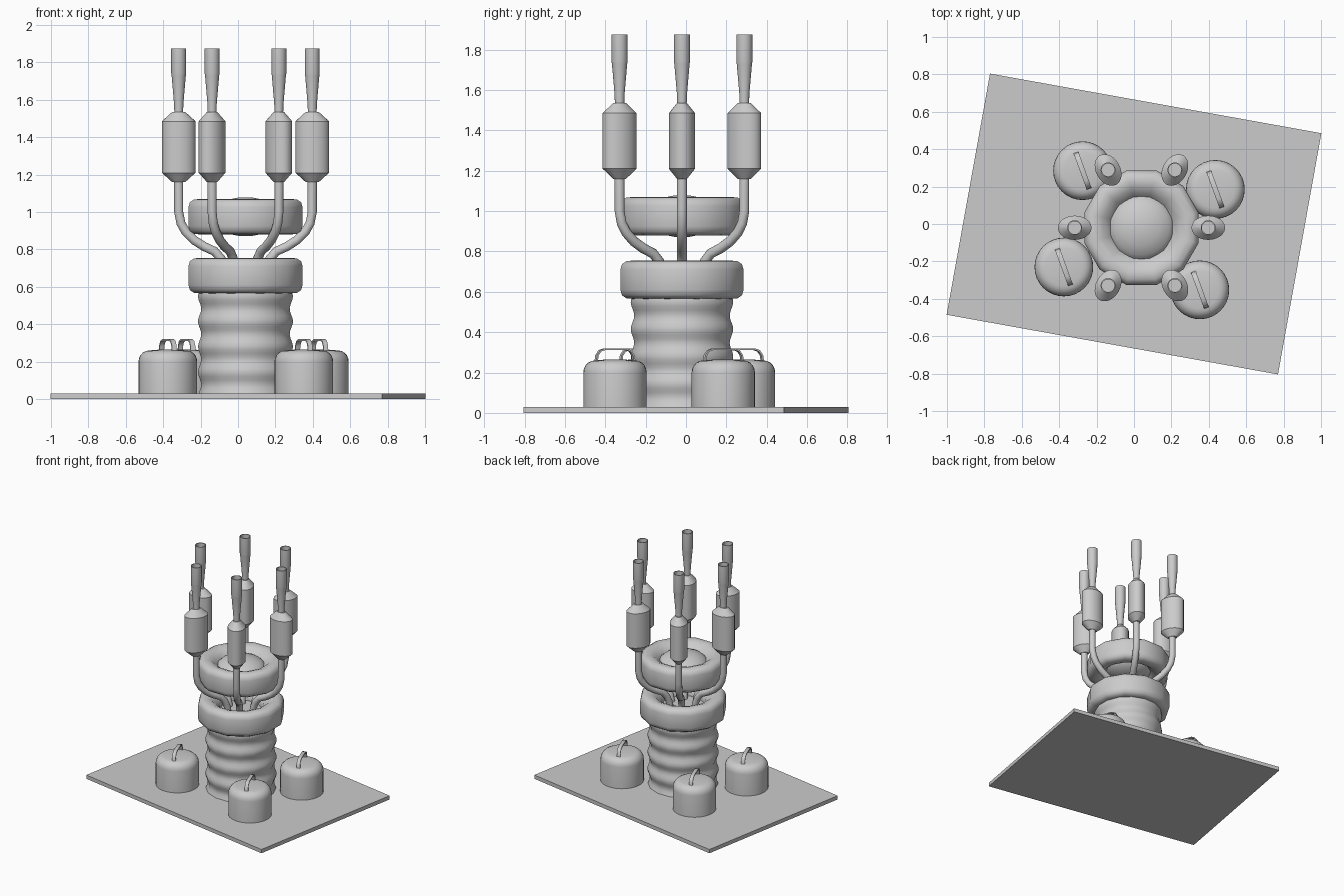
import bpy, bmesh, math
from mathutils import Vector

cube = bpy.data.objects.get("Cube")
if cube:
    bpy.data.objects.remove(cube, do_unlink=True)

grey = bpy.data.materials.new("plain grey")
grey.use_nodes = True
COLOUR = (0.6, 0.6, 0.6, 1)
grey.diffuse_color = COLOUR
grey.node_tree.nodes["Principled BSDF"].inputs["Base Color"].default_value = COLOUR

CX, CY = 0.04, -0.02          # axis of the central column


def finish(name, bm, loc=(0, 0, 0), turn=0, angle=35):
    bmesh.ops.recalc_face_normals(bm, faces=bm.faces)
    mesh = bpy.data.meshes.new(name)
    bm.to_mesh(mesh)
    bm.free()
    mesh.materials.append(grey)
    ob = bpy.data.objects.new(name, mesh)
    bpy.context.collection.objects.link(ob)
    ob.location = loc
    ob.rotation_euler.z = turn
    bpy.ops.object.select_all(action='DESELECT')
    ob.select_set(True)
    bpy.context.view_layer.objects.active = ob
    bpy.ops.object.shade_smooth_by_angle(angle=math.radians(angle))
    return ob


def lathe(name, profile, sides, loc, turn=0, squash=1, closed=False, angle=35, phase=0):
    """Revolve (radius, height) points; the ends are capped unless closed."""
    bm = bmesh.new()
    rings = []
    for r, z in profile:
        ring = []
        for i in range(sides):
            a = math.tau * (i + phase) / sides
            ring.append(bm.verts.new((r * math.cos(a), squash * r * math.sin(a), z)))
        rings.append(ring)
    pairs = list(zip(rings, rings[1:]))
    if closed:
        pairs.append((rings[-1], rings[0]))
    else:
        bm.faces.new(rings[0])
        bm.faces.new(rings[-1])
    for low, high in pairs:
        for i in range(sides):
            j = (i + 1) % sides
            bm.faces.new((low[i], low[j], high[j], high[i]))
    return finish(name, bm, loc, turn, angle)


def sweep(name, path, half_w, half_t, sides, loc, turn):
    """Sweep an elliptical section along a path in the local xz plane."""
    bm = bmesh.new()
    pts = [Vector((x, 0, z)) for x, z in path]
    rings = []
    for k, p in enumerate(pts):
        t = (pts[min(k + 1, len(pts) - 1)] - pts[max(k - 1, 0)]).normalized()
        side = Vector((0, 1, 0))
        out = side.cross(t)
        ring = []
        for i in range(sides):
            a = math.tau * (i + 0.5) / sides
            ring.append(bm.verts.new(p + side * half_w * math.cos(a) + out * half_t * math.sin(a)))
        rings.append(ring)
    for a, b in zip(rings, rings[1:]):
        for i in range(sides):
            j = (i + 1) % sides
            bm.faces.new((a[i], a[j], b[j], b[i]))
    bm.faces.new(rings[0])
    bm.faces.new(rings[-1])
    return finish(name, bm, loc, turn, 50)


# base plate
bm = bmesh.new()
bmesh.ops.create_cube(bm, size=1)
bmesh.ops.scale(bm, vec=(1.8, 1.31, 0.03), verts=bm.verts)
finish("base_plate", bm, (0, 0, 0.015), math.radians(-10.2))

# ribbed column
ribs = []
for k in range(29):
    z = 0.02 + 0.57 * k / 28
    ribs.append((0.25 + 0.009 * math.cos(math.tau * (z - 0.55) / 0.135), z))
lathe("ribbed_column", ribs, 16, (CX, CY, 0), angle=60, phase=0.5)

# lower collar and upper ring share one rounded section
section = [(0.15, 0.095), (0.17, 0.05), (0.215, 0.012), (0.25, 0), (0.285, 0.003), (0.308, 0.018),
           (0.316, 0.045)]
section += [(r, 0.19 - z) for r, z in reversed(section[1:])]
for name, z in (("lower_collar", 0.565), ("upper_ring", 0.88)):
    lathe(name, section, 12, (CX, CY, z), closed=True, angle=60, phase=0.5)
lathe("collar_floor", [(0.2, 0.57), (0.2, 0.66)], 24, (CX, CY, 0))

# lens in the upper ring
lens = []
for k in range(9):
    a = math.radians(-80 + 20 * k)
    lens.append((0.19 * math.cos(a), 0.105 * math.sin(a)))
lathe("ring_lens", lens, 32, (CX, CY, 0.975), angle=60)

# six arms: bent pipe, flattened pod and open nozzle
R = 0.357
bend = [(0.1, 0.64), (0.11, 0.7), (0.13, 0.75), (0.165, 0.79), (0.22, 0.815), (0.275, 0.85),
        (0.32, 0.895), (0.345, 0.94), (R, 1.0), (R, 1.18)]
pod = [(0.035, 1.16), (0.09, 1.21), (0.09, 1.485), (0.035, 1.535)]
nozzle = [(0.023, 1.52), (0.025, 1.58), (0.038, 1.73), (0.04, 1.74), (0.04, 1.875),
          (0.034, 1.875), (0.034, 1.74)]
for n in range(6):
    a = math.tau * n / 6
    spot = (CX + R * math.cos(a), CY + R * math.sin(a), 0)
    sweep(f"arm_pipe_{n + 1}", bend, 0.025, 0.025, 12, (CX, CY, 0), a)
    lathe(f"arm_pod_{n + 1}", pod, 24, spot, a, squash=0.72, angle=30)
    lathe(f"arm_nozzle_{n + 1}", nozzle, 20, spot, a)

# four canisters with strap handles
body = [(0.157, 0.02), (0.157, 0.2)]
for k in range(1, 6):
    a = math.radians(18 * k)
    body.append((0.1 + 0.057 * math.cos(a), 0.2 + 0.06 * math.sin(a)))
body.append((0.05, 0.264))
strap = [(-0.1, 0.25), (-0.095, 0.285), (-0.08, 0.307), (-0.055, 0.316)]
strap += [(-x, z) for x, z in reversed(strap)]
for n, (x, y) in enumerate([(-0.275, 0.285), (0.435, 0.185), (-0.375, -0.23), (0.352, -0.352)]):
    lathe(f"canister_{n + 1}", body, 32, (x, y, 0), angle=40)
    sweep(f"canister_handle_{n + 1}", strap, 0.019, 0.006, 4, (x, y, 0), math.radians(-70))
